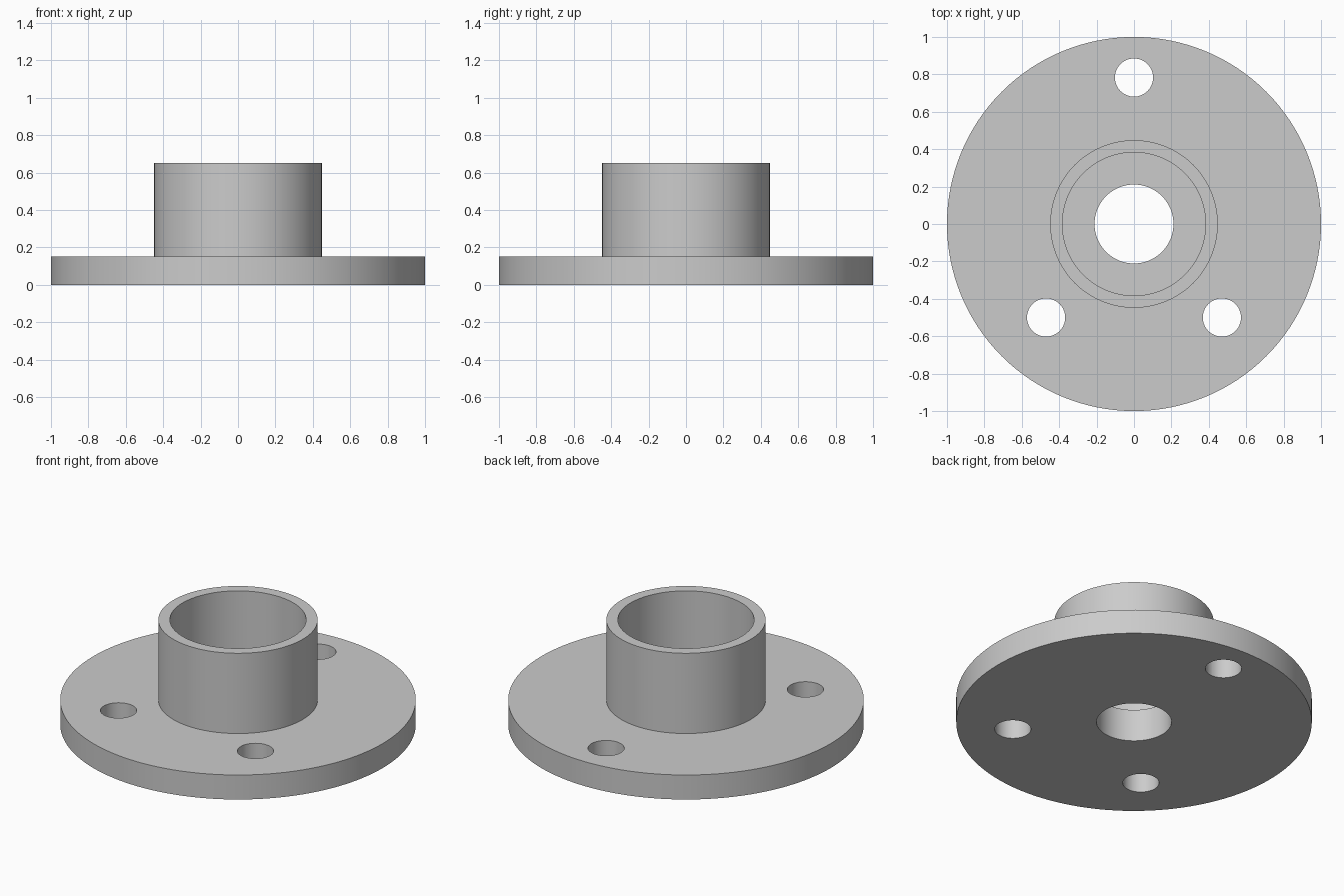
import bpy, bmesh, math

if "Cube" in bpy.data.objects:
    bpy.data.objects.remove(bpy.data.objects["Cube"])

SEGMENTS = 128
PLATE_TOP, HUB_TOP, POCKET_FLOOR = 0.152, 0.65, 0.2
PLATE_R, HUB_R, POCKET_R, BORE_R, BOLT_R = 1.0, 0.448, 0.383, 0.211, 0.102
BOLT_CENTRES = [(0, 0.783), (-0.47, -0.5), (0.47, -0.5)]

grey = bpy.data.materials.new("plain grey")
grey.use_nodes = True
colour = (0.6, 0.6, 0.6, 1)
grey.diffuse_color = colour
grey.node_tree.nodes["Principled BSDF"].inputs["Base Color"].default_value = colour


def mesh_object(name, bm):
    """Turn a bmesh into a linked object with outward normals."""
    bmesh.ops.recalc_face_normals(bm, faces=bm.faces)
    mesh = bpy.data.meshes.new(name)
    bm.to_mesh(mesh)
    bm.free()
    obj = bpy.data.objects.new(name, mesh)
    bpy.context.collection.objects.link(obj)
    mesh.materials.append(grey)
    return obj


# Flange body: closed half-section turned around the z axis
section = [(BORE_R, 0), (PLATE_R, 0), (PLATE_R, PLATE_TOP), (HUB_R, PLATE_TOP),
           (HUB_R, HUB_TOP), (POCKET_R, HUB_TOP), (POCKET_R, POCKET_FLOOR),
           (BORE_R, POCKET_FLOOR)]
bm = bmesh.new()
verts = [bm.verts.new((r, 0, z)) for r, z in section]
edges = [bm.edges.new((v, verts[i - 1])) for i, v in enumerate(verts)]
bmesh.ops.spin(bm, geom=verts + edges, cent=(0, 0, 0), axis=(0, 0, 1),
               angle=math.tau, steps=SEGMENTS, use_merge=True)
bmesh.ops.remove_doubles(bm, verts=bm.verts, dist=0.0001)
flange = mesh_object("flange_body", bm)

# Bolt holes: one cutter made of three cylinders
bm = bmesh.new()
for x, y in BOLT_CENTRES:
    made = bmesh.ops.create_cone(bm, cap_ends=True, segments=64,
                                 radius1=BOLT_R, radius2=BOLT_R, depth=1)
    bmesh.ops.translate(bm, verts=made["verts"], vec=(x, y, 0))
cutter = mesh_object("bolt_hole_cutter", bm)
cutter.hide_render = True

cut = flange.modifiers.new("bolt_holes", 'BOOLEAN')
cut.operation = 'DIFFERENCE'
cut.solver = 'EXACT'
cut.object = cutter

# Apply the cut, then smooth the round walls
bpy.ops.object.select_all(action='DESELECT')
flange.select_set(True)
bpy.context.view_layer.objects.active = flange
bpy.ops.object.modifier_apply(modifier=cut.name)
bpy.data.objects.remove(cutter)
bpy.ops.object.shade_smooth_by_angle(angle=math.radians(30))
